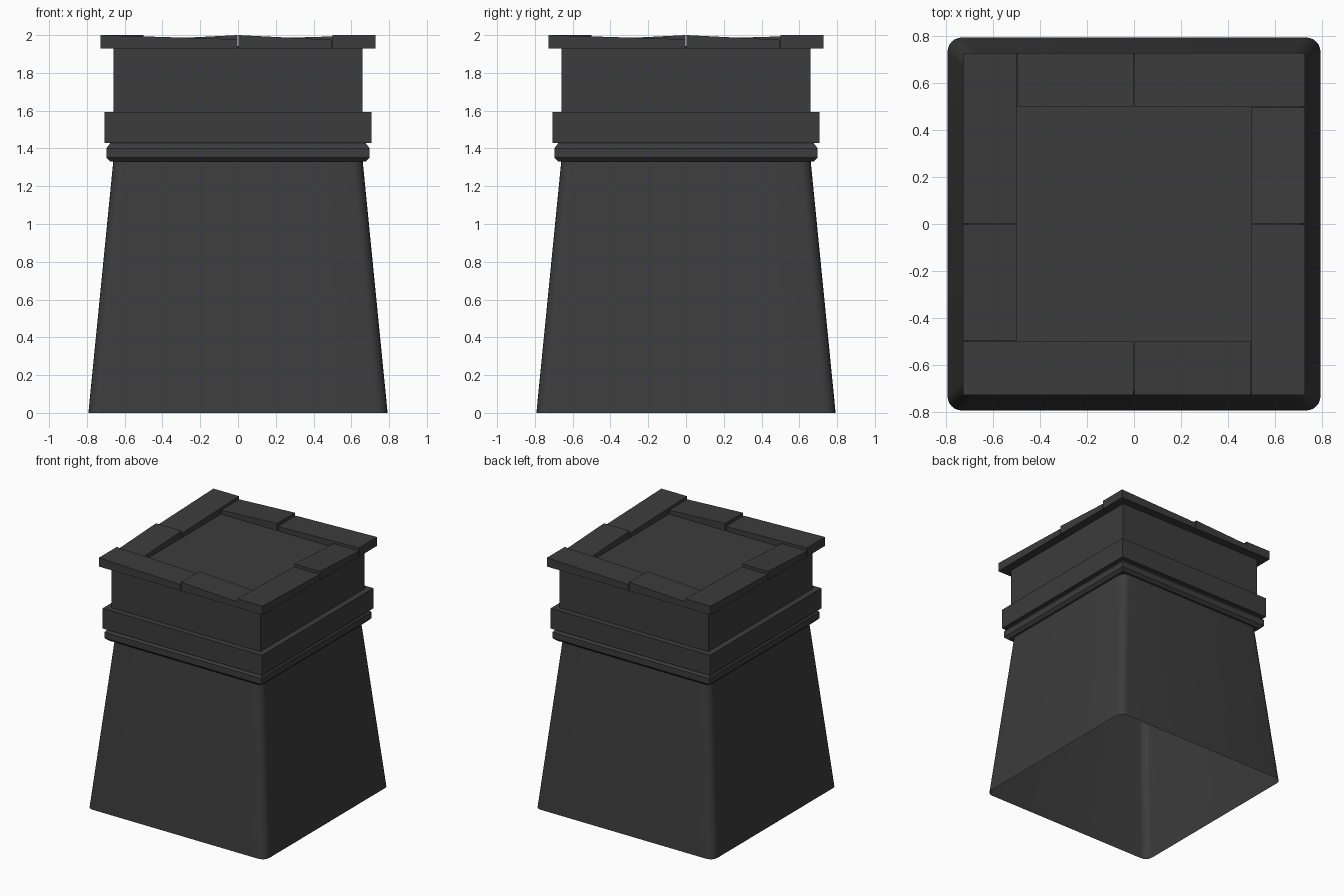
import bpy, bmesh
from math import sin, cos, pi

if "Cube" in bpy.data.objects:
    bpy.data.objects.remove(bpy.data.objects["Cube"])

mat = bpy.data.materials.new("dark_grey")
mat.diffuse_color = (0.045, 0.045, 0.045, 1)
mat.use_nodes = True
mat.node_tree.nodes["Principled BSDF"].inputs["Base Color"].default_value = mat.diffuse_color


def finish(name, bm, smooth=False):
    bmesh.ops.recalc_face_normals(bm, faces=bm.faces)
    for f in bm.faces:
        f.smooth = smooth
    me = bpy.data.meshes.new(name)
    bm.to_mesh(me)
    bm.free()
    me.materials.append(mat)
    ob = bpy.data.objects.new(name, me)
    bpy.context.collection.objects.link(ob)
    return ob


def square(h, r=0, seg=6):
    """Square outline of half width h with corner radius r."""
    if r == 0:
        return [(h, h), (-h, h), (-h, -h), (h, -h)]
    pts = []
    for k, (sx, sy) in enumerate([(1, 1), (-1, 1), (-1, -1), (1, -1)]):
        for i in range(seg + 1):
            a = k * pi / 2 + i / seg * pi / 2
            pts.append((sx * (h - r) + r * cos(a), sy * (h - r) + r * sin(a)))
    return pts


def loft(name, profile, r=0, smooth=False):
    """Sweep a (half width, height) profile around a square; ends stay open."""
    bm = bmesh.new()
    rings = [[bm.verts.new((x, y, z)) for x, y in square(h, r)] for h, z in profile]
    n = len(rings[0])
    for a, b in zip(rings, rings[1:]):
        for i in range(n):
            j = (i + 1) % n
            bm.faces.new((a[i], a[j], b[j], b[i]))
    return finish(name, bm, smooth)


def plank(name, x0, x1, z0, z1, turn):
    """Edge plank along the front with a tilted top, turned to one of four sides."""
    y0, y1, base = -0.727, -0.5, 1.93
    bm = bmesh.new()
    bmesh.ops.create_cube(bm, size=1)
    for v in bm.verts:
        x = x1 if v.co.x > 0 else x0
        top = z1 if v.co.x > 0 else z0
        y = y1 if v.co.y > 0 else y0
        z = top if v.co.z > 0 else base
        for _ in range(turn):
            x, y = -y, x
        v.co = (x, y, z)
    return finish(name, bm)


# Tapered body with rounded corners, open underneath
loft("tapered_body", [(0.792, 0), (0.66, 1.335)], r=0.06, smooth=True)

# Chamfered bead, wide band and neck
loft("bead", [(0.6, 1.33), (0.675, 1.33), (0.697, 1.352), (0.697, 1.4), (0.675, 1.43)])
loft("band", [(0.66, 1.43), (0.707, 1.43), (0.707, 1.592), (0.655, 1.592)])
loft("neck", [(0.66, 1.43), (0.66, 1.935)])

# Recessed top panel
bm = bmesh.new()
bmesh.ops.create_cube(bm, size=1)
for v in bm.verts:
    v.co = (v.co.x * 1.42, v.co.y * 1.42, 1.9375 + v.co.z * 0.011)
finish("recessed_panel", bm)

# Uneven planks around the rim: one long and one short per side
for t in range(4):
    plank(f"long_plank_{t + 1}", -0.727, -0.003, 2.0, 1.978, t)
    plank(f"short_plank_{t + 1}", 0.003, 0.498, 2.0, 1.975, t)
